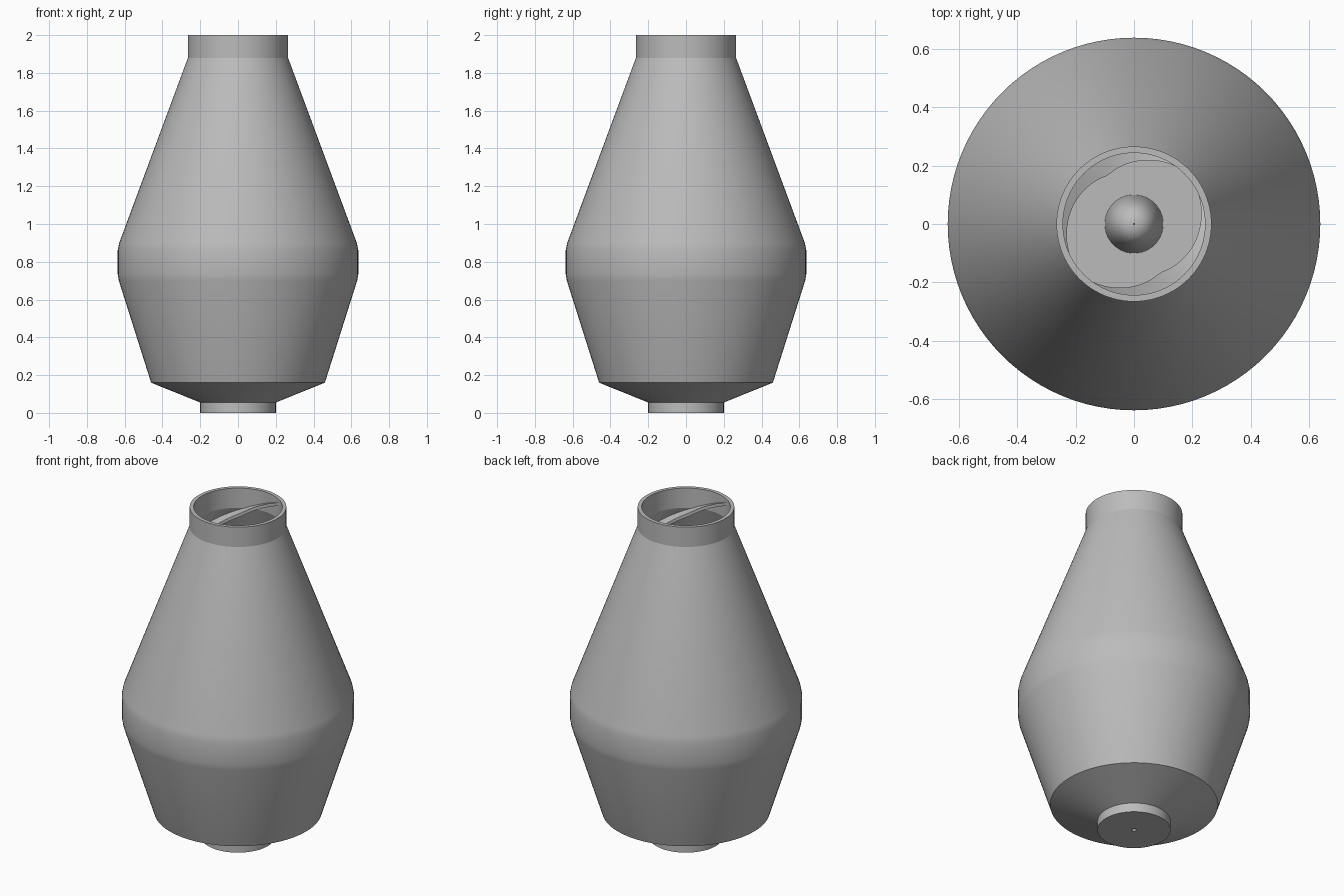
import bpy
import bmesh
import math

cube = bpy.data.objects.get("Cube")
if cube:
    bpy.data.objects.remove(cube, do_unlink=True)

# Single painted-metal grey
grey = bpy.data.materials.new("plain_grey")
grey.use_nodes = True
colour = (0.5, 0.5, 0.5, 1)
grey.diffuse_color = colour
grey.node_tree.nodes["Principled BSDF"].inputs["Base Color"].default_value = colour


def finish(name, bm, angle=15):
    bmesh.ops.recalc_face_normals(bm, faces=bm.faces)
    mesh = bpy.data.meshes.new(name)
    bm.to_mesh(mesh)
    bm.free()
    mesh.materials.append(grey)
    obj = bpy.data.objects.new(name, mesh)
    bpy.context.collection.objects.link(obj)
    bpy.ops.object.select_all(action="DESELECT")
    obj.select_set(True)
    bpy.context.view_layer.objects.active = obj
    bpy.ops.object.shade_smooth_by_angle(angle=math.radians(angle))
    return obj


def lathe(name, profile, sides=96, angle=15):
    bm = bmesh.new()
    verts = [bm.verts.new((r, 0, z)) for r, z in profile]
    edges = [bm.edges.new(pair) for pair in zip(verts, verts[1:])]
    bmesh.ops.spin(bm, geom=verts + edges, cent=(0, 0, 0), axis=(0, 0, 1),
                   angle=math.tau, steps=sides)
    bmesh.ops.remove_doubles(bm, verts=bm.verts, dist=0.0003)
    return finish(name, bm, angle)


# Drum shell: mouth, upper cone, softened belt, lower cone, base and cavity
lathe("drum_shell", [
    (0, 0.03), (0.012, 0.03), (0.012, 0), (0.2, 0), (0.2, 0.055),
    (0.46, 0.16), (0.631, 0.70), (0.637, 0.735), (0.637, 0.86),
    (0.629, 0.90), (0.265, 1.88), (0.265, 2), (0.243, 2), (0.243, 1.88),
    (0.613, 0.88), (0.613, 0.72), (0.438, 0.17), (0, 0.17),
])

# Tall pointed spindle in the centre of the cavity
lathe("centre_spindle", [(0.1, 0.17), (0, 1.9)], sides=48, angle=40)


def wall_radius(z):
    if z > 1.88:
        return 0.25
    if z > 0.88:
        return 0.25 + (1.88 - z) * 0.37
    return 0.62 if z > 0.72 else 0.62 - (0.72 - z) * 0.318


# Spiral mixing blade that hugs the inside wall
def blade(name, start):
    bm = bmesh.new()
    rings = []
    step = math.radians(5)
    for i in range(190):
        a = start + i * step
        z = 1.995 - i * 0.0086
        width = 0.06 * min(1, i / 14)
        outer = wall_radius(z)
        ring = []
        for r, h in ((outer, z), (outer - width - 0.003, z),
                     (outer - width - 0.003, z - 0.02), (outer, z - 0.02)):
            ring.append(bm.verts.new((r * math.cos(a), r * math.sin(a), h)))
        rings.append(ring)
    for a, b in zip(rings, rings[1:]):
        for k in range(4):
            n = (k + 1) % 4
            bm.faces.new((a[k], a[n], b[n], b[k]))
    bm.faces.new(rings[0])
    bm.faces.new(rings[-1])
    return finish(name, bm, 30)


for label, turn in (("left", 50), ("right", 230)):
    blade(label + "_spiral_blade", math.radians(turn))
